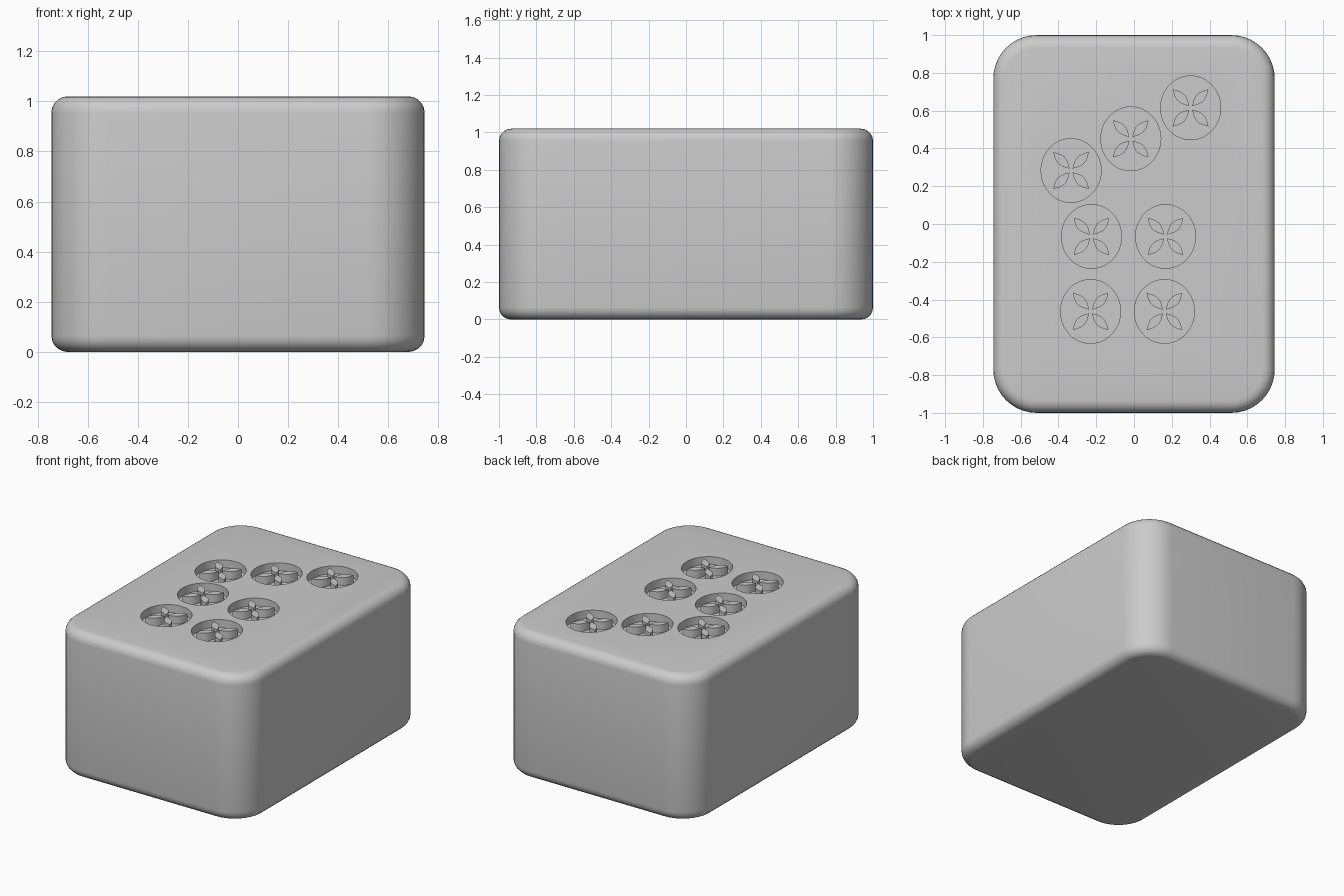
import bpy, bmesh
from math import sin, cos, pi

if "Cube" in bpy.data.objects:
    bpy.data.objects.remove(bpy.data.objects["Cube"])

W, L, H = 1.49, 2.0, 1.02      # tile size
CORNER, FILLET = 0.23, 0.065   # plan corner radius, edge rounding
DEPTH = 0.055                  # depth of the carving
SPOTS = [(0.30, 0.615), (-0.017, 0.451), (-0.333, 0.283),
         (-0.225, -0.066), (0.167, -0.066), (-0.23, -0.463), (0.161, -0.463)]


def make_object(name, bm):
    bmesh.ops.recalc_face_normals(bm, faces=bm.faces)
    mesh = bpy.data.meshes.new(name)
    bm.to_mesh(mesh)
    bm.free()
    ob = bpy.data.objects.new(name, mesh)
    bpy.context.collection.objects.link(ob)
    return ob


def loft(bm, rings):
    """Skin a stack of equal point rings and cap both ends."""
    rows = [[bm.verts.new(p) for p in ring] for ring in rings]
    for a, b in zip(rows, rows[1:]):
        for i in range(len(a)):
            j = (i + 1) % len(a)
            bm.faces.new((a[i], a[j], b[j], b[i]))
    bm.faces.new(rows[0][::-1])
    bm.faces.new(rows[-1])


def prism(bm, outline, z0, z1):
    loft(bm, [[(x, y, z) for x, y in outline] for z in (z0, z1)])


def rounded_rect(inset, z, n=10):
    r = CORNER - inset
    pts = []
    for k, (sx, sy) in enumerate([(1, 1), (-1, 1), (-1, -1), (1, -1)]):
        for i in range(n + 1):
            a = (k + i / n) * pi / 2
            pts.append((sx * (W / 2 - CORNER) + r * cos(a),
                        sy * (L / 2 - CORNER) + r * sin(a), z))
    return pts


def petal(cx, cy, sx, sy, n=8):
    """Pointed leaf lying along a diagonal of the medallion."""
    def side(t, s):
        w = 0.024 * s * sin(pi * t)
        return (cx + sx * (0.008 + 0.086 * t + w * 0.73),
                cy + sy * (0.010 + 0.088 * t - w * 0.70))
    return ([side(i / n, 1) for i in range(n + 1)] +
            [side(i / n, -1) for i in range(n - 1, 0, -1)])


# Tile body: rounded block with softened top and bottom edges
angles = [i / 5 * pi / 2 for i in range(6)]
rings = [rounded_rect(FILLET * (1 - sin(a)), FILLET * (1 - cos(a))) for a in angles]
rings += [rounded_rect(FILLET * (1 - cos(a)), H - FILLET * (1 - sin(a))) for a in angles]
bm = bmesh.new()
loft(bm, rings)
body = make_object("tile_body", bm)

# Round pockets carved into the top face
bm = bmesh.new()
for cx, cy in SPOTS:
    disc = [(cx + 0.159 * cos(2 * pi * i / 48), cy + 0.169 * sin(2 * pi * i / 48))
            for i in range(48)]
    prism(bm, disc, H - DEPTH, H + 0.1)
cutter = make_object("pocket_cutter", bm)
cutter.hide_render = True

mod = body.modifiers.new("pockets", 'BOOLEAN')
mod.operation, mod.solver, mod.object = 'DIFFERENCE', 'EXACT', cutter
bpy.context.view_layer.objects.active = body
body.select_set(True)
bpy.ops.object.modifier_apply(modifier=mod.name)
bpy.data.objects.remove(cutter)

# Four-petal flowers left standing in the pockets
bm = bmesh.new()
for cx, cy in SPOTS:
    for sx in (-1, 1):
        for sy in (-1, 1):
            prism(bm, petal(cx, cy, sx, sy), H - DEPTH - 0.005, H)
petals = make_object("flower_petals", bm)

petals.select_set(True)
bpy.ops.object.shade_smooth_by_angle(angle=pi / 6)
